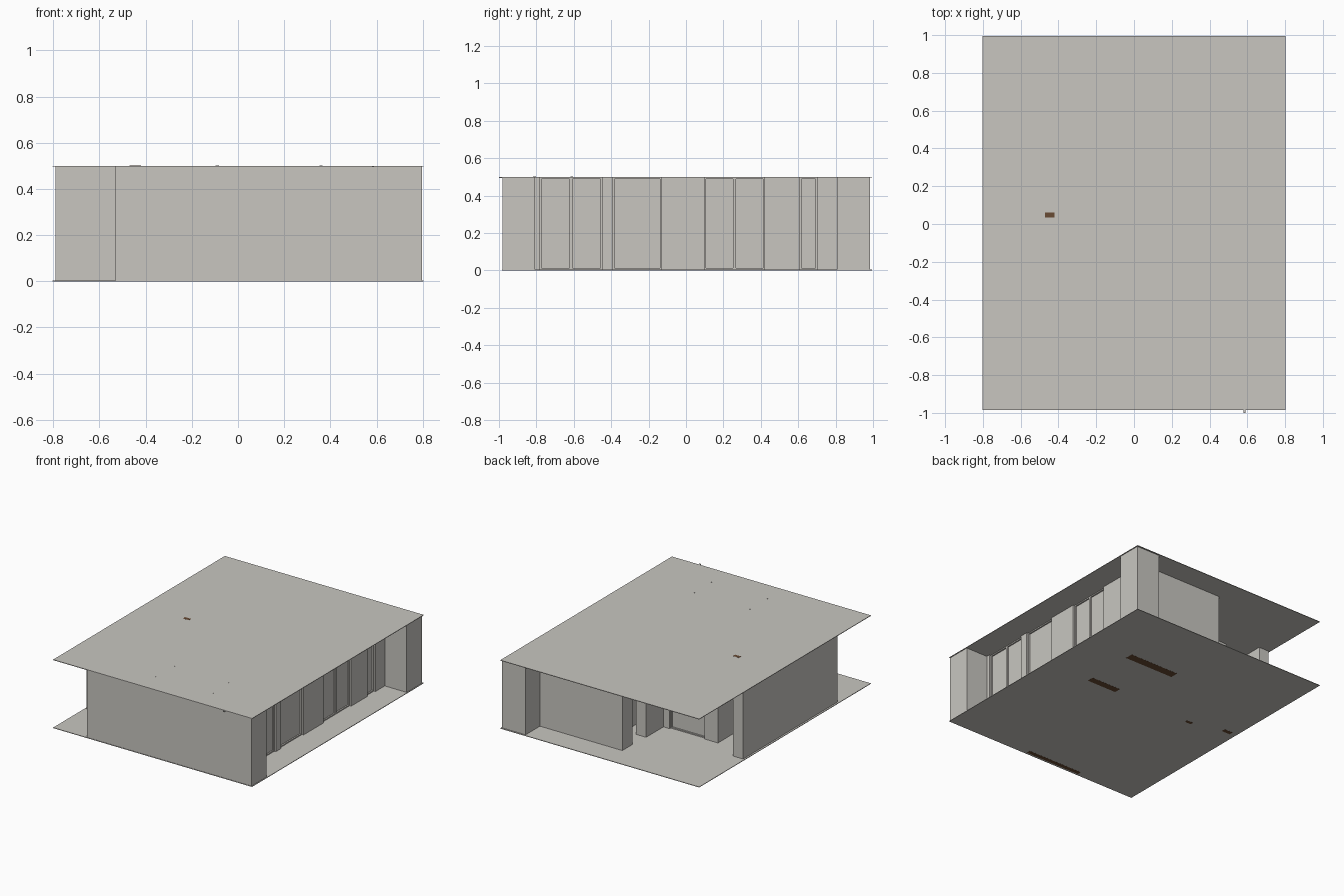
import bpy
import bmesh

cube = bpy.data.objects.get("Cube")
if cube:
    bpy.data.objects.remove(cube, do_unlink=True)


def material(name, rgb):
    m = bpy.data.materials.new(name)
    m.use_nodes = True
    m.diffuse_color = (*rgb, 1)
    bsdf = next(n for n in m.node_tree.nodes if n.type == 'BSDF_PRINCIPLED')
    bsdf.inputs["Base Color"].default_value = (*rgb, 1)
    bsdf.inputs["Roughness"].default_value = 0.8
    return m


plaster = material("warm grey plaster", (0.58, 0.565, 0.53))
timber = material("dark brown timber", (0.14, 0.07, 0.034))

H = 0.5       # storey height
SLAB = 0.004  # slab thickness
T = 0.02      # wall thickness


def finish(bm, name, mat):
    me = bpy.data.meshes.new(name)
    bm.to_mesh(me)
    bm.free()
    me.materials.append(mat)
    ob = bpy.data.objects.new(name, me)
    bpy.context.scene.collection.objects.link(ob)
    return ob


def box(name, xs, ys, zs=(SLAB, H - SLAB), mat=plaster):
    bm = bmesh.new()
    bmesh.ops.create_cube(bm, size=1)
    for v in bm.verts:
        v.co = [a + (b - a) * (c + 0.5) for (a, b), c in zip((xs, ys, zs), v.co)]
    return finish(bm, name, mat)


def glazing(name, axis, face, span, into):
    """Recessed pane with a slim frame; the frame stands proud of the pane."""
    def put(part, run, zs, near, far):
        depth = sorted((face + into * near, face + into * far))
        xs, ys = (depth, run) if axis == 'x' else (run, depth)
        box(name + part, xs, ys, zs)
    a, b = span
    f, lo, hi = 0.008, SLAB, H - SLAB
    put("_pane", (a, b), (lo, hi), 0.022, 0.03)
    put("_left_jamb", (a, a + f), (lo, hi), 0.012, 0.022)
    put("_right_jamb", (b - f, b), (lo, hi), 0.012, 0.022)
    put("_sill", (a + f, b - f), (lo, lo + f), 0.012, 0.022)
    put("_head", (a + f, b - f), (hi - f, hi), 0.012, 0.022)


# Floor and roof slabs
for name, z in (("floor_slab", 0), ("roof_slab", H - SLAB)):
    box(name, (-0.803, 0.803), (-0.985, 0.995), (z, z + SLAB))

# Front wall with the entrance notch at its far end
box("front_wall", (-0.53, 0.797), (-0.982, -0.982 + T))
box("notch_side_wall", (-0.53, -0.53 + T), (-0.982 + T, -0.62))
box("notch_back_wall", (-0.79, -0.53 + T), (-0.62, -0.62 + T))

# Corner blocks on the right-hand side
box("front_corner_block", (0.62, 0.797), (-0.982 + T, -0.807))
box("back_corner_block", (0.605, 0.797), (0.807, 0.985))

# Recessed side wall: piers with glazed bays between
piers = [(-0.807, -0.78), (-0.45, -0.39), (-0.13, 0.10), (0.42, 0.61), (0.70, 0.807)]
for i, span in enumerate(piers):
    box(f"side_pier_{i}", (0.58, 0.62), span)
bays = [(-0.78, -0.615), (-0.615, -0.45), (-0.39, -0.13), (0.10, 0.26), (0.26, 0.42), (0.61, 0.70)]
for i, span in enumerate(bays):
    glazing(f"side_window_{i}", 'x', 0.62, span, -1)

# Back wall, recessed beside the corner block
box("back_wall", (-0.06, 0.605), (0.80, 0.82))

# Terrace walls with a doorway and a large window
box("terrace_side_wall_outer", (-0.06, 0.02), (0.70, 0.80))
box("terrace_side_wall_inner", (-0.07, 0.01), (0.36, 0.56))
box("inner_room_wall", (0.10, 0.10 + T), (0.36, 0.80))
box("terrace_back_pier", (-0.12, -0.07), (0.32, 0.36))
box("terrace_back_wall", (-0.51, -0.40), (0.32, 0.36))
glazing("terrace_window", 'y', 0.36, (-0.40, -0.12), -1)

# Passage beside the living room, and the long outer wall
box("passage_wall", (-0.51, -0.51 + T), (-0.60, 0.32))
box("long_outer_wall", (-0.79, -0.71), (-0.60, 0.47))

# Timber patches flush with the underside of the floor
patches = [((0.04, 0.44), (0.44, 0.50)), ((0.20, 0.44), (0.04, 0.09)),
           ((-0.32, 0.13), (-0.97, -0.94)), ((-0.76, -0.69), (0.10, 0.13))]
for i, (xs, ys) in enumerate(patches):
    box(f"floor_timber_{i}", xs, ys, (-0.0005, 0.002), timber)

# Timber post running through both slabs
box("timber_post", (-0.47, -0.42), (0.035, 0.06), (-0.0005, H + 0.0005), timber)

# Slim round posts whose ends show on the roof
for i, (x, y) in enumerate((x, y) for x in (-0.09, 0.36) for y in (-0.81, -0.61)):
    bm = bmesh.new()
    bmesh.ops.create_cone(bm, cap_ends=True, segments=12, radius1=0.007, radius2=0.007, depth=H)
    bmesh.ops.translate(bm, verts=bm.verts, vec=(x, y, H / 2 + 0.001))
    finish(bm, f"round_post_{i}", plaster)

# Small spout on the front roof edge
box("roof_spout", (0.58, 0.59), (-1.0, -0.985), (H - 0.006, H))
